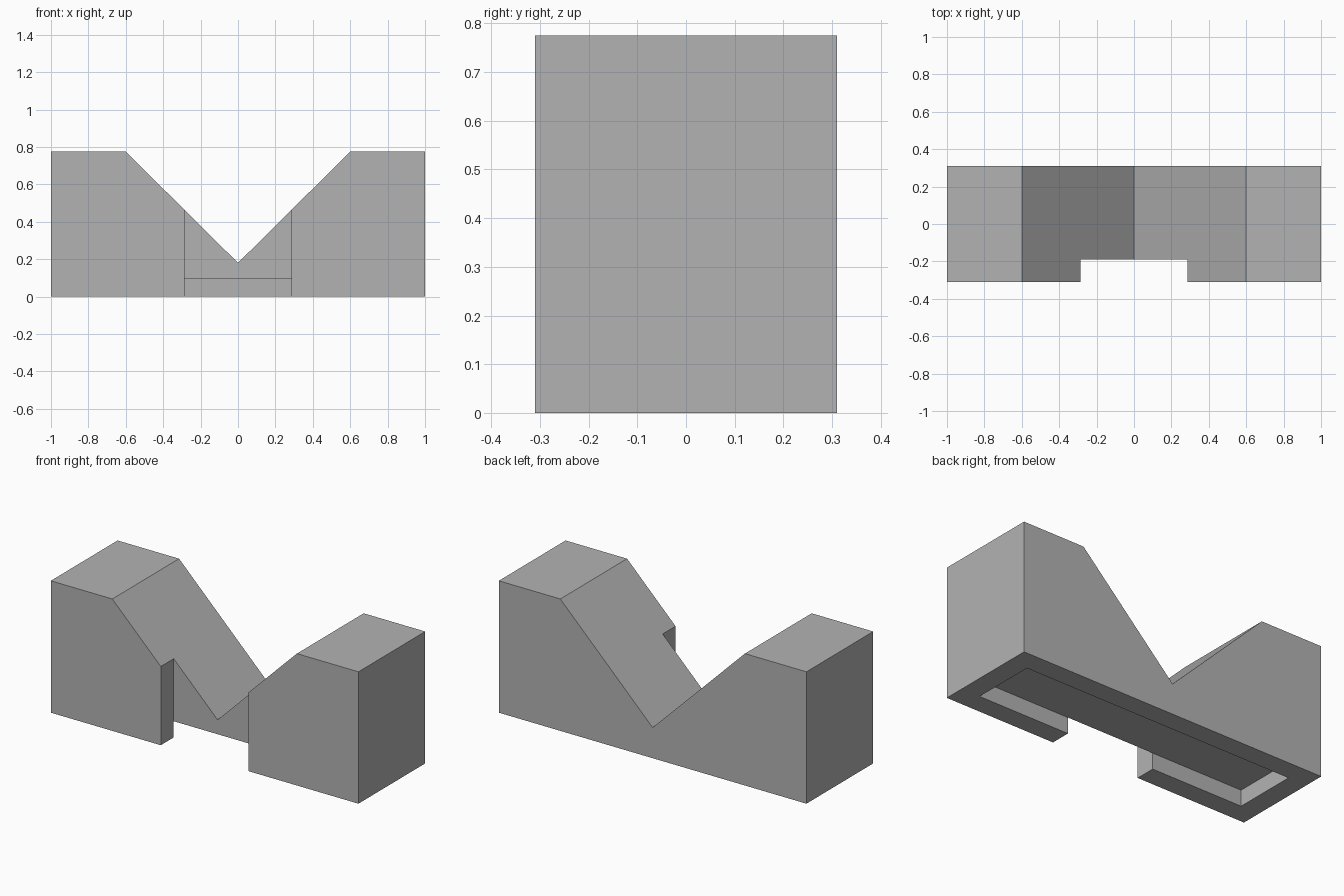
import bpy
import bmesh
from mathutils import Matrix

cube = bpy.data.objects.get("Cube")
if cube:
    bpy.data.objects.remove(cube, do_unlink=True)

HALF_DEPTH, HEIGHT = 0.31, 0.775
WALL = 0.12

grey = bpy.data.materials.new("plain grey")
grey.use_nodes = True
colour = (0.45, 0.45, 0.45, 1)
grey.diffuse_color = colour
grey.node_tree.nodes["Principled BSDF"].inputs["Base Color"].default_value = colour


def add_object(name, bm):
    bmesh.ops.recalc_face_normals(bm, faces=bm.faces)
    mesh = bpy.data.meshes.new(name)
    bm.to_mesh(mesh)
    bm.free()
    mesh.materials.append(grey)
    obj = bpy.data.objects.new(name, mesh)
    bpy.context.collection.objects.link(obj)
    return obj


def cut_box(target, name, low, high):
    """Subtract a box given by two opposite corners."""
    size = [b - a for a, b in zip(low, high)]
    centre = [(a + b) / 2 for a, b in zip(low, high)]
    bm = bmesh.new()
    bmesh.ops.create_cube(bm, size=1, matrix=Matrix.Translation(centre) @ Matrix.Diagonal((*size, 1)))
    cutter = add_object(name, bm)
    cutter.hide_render = True
    mod = target.modifiers.new(name, "BOOLEAN")
    mod.operation, mod.solver, mod.object = "DIFFERENCE", "EXACT", cutter
    bpy.context.view_layer.objects.active = target
    bpy.ops.object.modifier_apply(modifier=name)
    bpy.data.objects.remove(cutter, do_unlink=True)


# Block with a V-shaped valley across the top
half = [(1, 0), (1, HEIGHT), (0.6, HEIGHT)]
outline = half + [(0, 0.18)] + [(-x, z) for x, z in reversed(half)]
bm = bmesh.new()
face = bm.faces.new([bm.verts.new((x, -HALF_DEPTH, z)) for x, z in outline])
extruded = bmesh.ops.extrude_face_region(bm, geom=[face])["geom"]
verts = [v for v in extruded if isinstance(v, bmesh.types.BMVert)]
bmesh.ops.translate(bm, verts=verts, vec=(0, 2 * HALF_DEPTH, 0))
block = add_object("v_block", bm)

# Shallow recess under the base, leaving an even rim
inner = HALF_DEPTH - WALL
cut_box(block, "base_recess", (WALL - 1, -inner, -0.1), (1 - WALL, inner, 0.095))

# Full-height notch in the middle of the front wall
cut_box(block, "front_notch", (-0.285, -0.5, -0.2), (0.285, -inner, 1))
